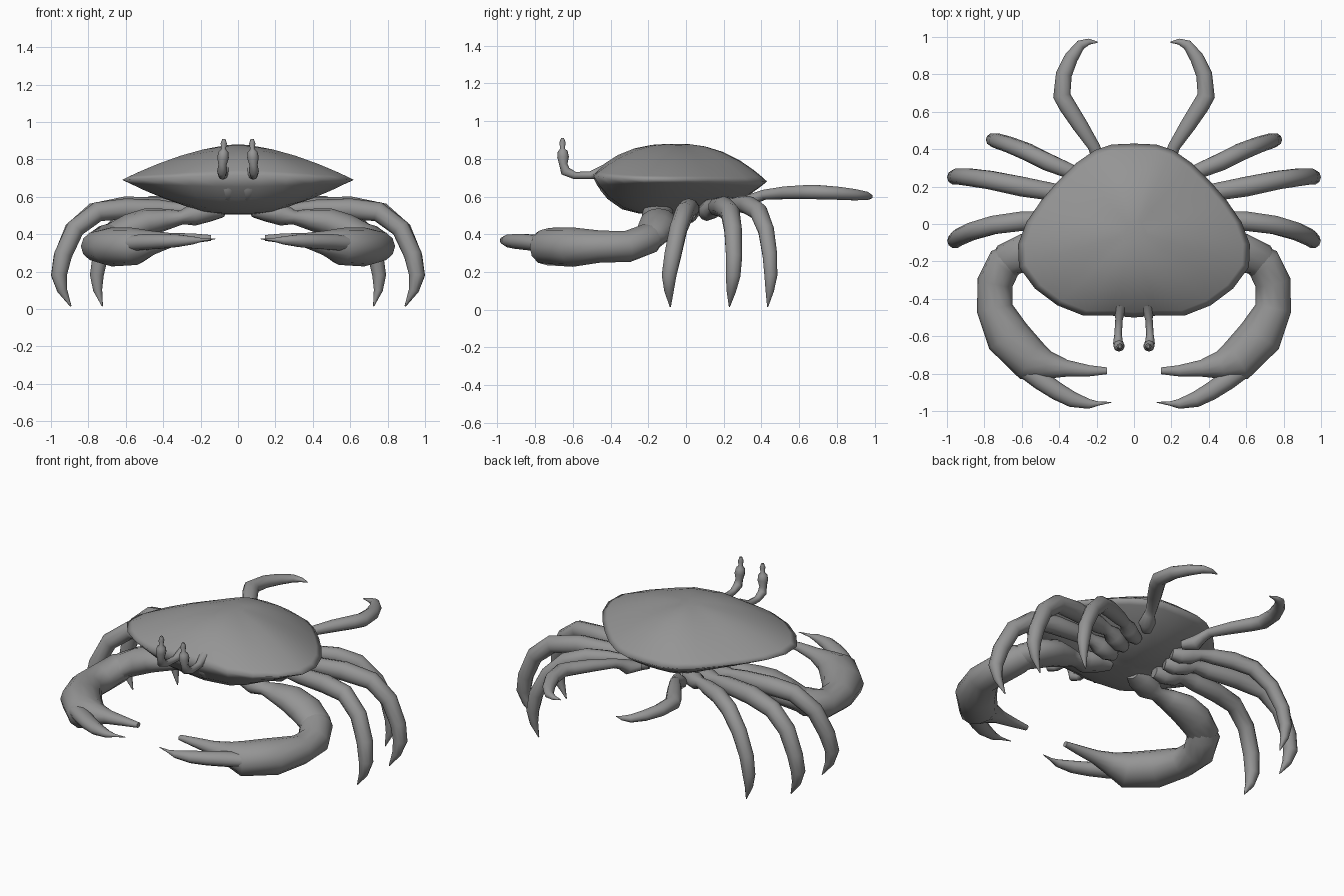
import bpy, bmesh, math
from mathutils import Vector

grey = bpy.data.materials.new("shell grey")
grey.diffuse_color = (0.3, 0.3, 0.3, 1)


def finish(name, bm, angle=60):
    bmesh.ops.recalc_face_normals(bm, faces=bm.faces)
    mesh = bpy.data.meshes.new(name)
    bm.to_mesh(mesh)
    bm.free()
    mesh.materials.append(grey)
    ob = bpy.data.objects.new(name, mesh)
    bpy.context.collection.objects.link(ob)
    bpy.ops.object.select_all(action='DESELECT')
    ob.select_set(True)
    bpy.context.view_layer.objects.active = ob
    bpy.ops.object.shade_smooth_by_angle(angle=math.radians(angle))
    return ob


def skin(bm, rings):
    """Bridge consecutive vertex loops of equal length."""
    for a, b in zip(rings, rings[1:]):
        n = len(a)
        for i in range(n):
            j = (i + 1) % n
            bm.faces.new((a[i], a[j], b[j], b[i]))


def limb(name, path, ref, flat=1.0, sides=10):
    """Tapered tube through (x, y, z, radius); flat scales it along ref. Made as a mirrored pair."""
    for side, sx in (("right", 1), ("left", -1)):
        bm = bmesh.new()
        pts = [Vector((x * sx, y, z)) for x, y, z, r in path]
        rings = []
        for i, p in enumerate(pts):
            t = Vector()
            if i:
                t += (p - pts[i - 1]).normalized()
            if i < len(pts) - 1:
                t += (pts[i + 1] - p).normalized()
            t.normalize()
            u = Vector(ref)
            u = (u - t * u.dot(t)).normalized()
            v = t.cross(u)
            r = path[i][3]
            rings.append([bm.verts.new(p + u * (r * flat * math.sin(k * math.tau / sides))
                                       + v * (r * math.cos(k * math.tau / sides)))
                          for k in range(sides)])
        skin(bm, rings)
        bm.faces.new(rings[0])
        bm.faces.new(rings[-1])
        finish(f"{side}_{name}", bm)


# Carapace: half outline, mirrored, then shrunk in rings towards the crown and the belly
half = [(0, .43), (.12, .425), (.21, .395), (.31, .325), (.41, .225), (.5, .12), (.575, .01),
        (.62, -.11), (.615, -.23), (.53, -.345), (.41, -.435), (.27, -.49), (.12, -.49)]
outline = half + [(0, -.5)] + [(-x, y) for x, y in reversed(half[1:])]
cy = -.04
bm = bmesh.new()


def shell_ring(s, top):
    ring = []
    for x, y in outline:
        d = Vector((x, y - cy)).normalized()
        f = d.y * d.y
        front = d.y < 0
        rim = .69 + f * (.025 if front else -.01)
        if top:
            p = 1.62 + f * f * (1.2 if front else .6)
            z = rim + (.88 - rim) * (1 - s ** p)
        else:
            p = 1.5 + f * (3.2 if front else .8)
            z = rim + (.505 - rim) * (1 - s ** p)
        ring.append(bm.verts.new((x * s, cy + (y - cy) * s, z)))
    return ring


rings = [shell_ring(s, False) for s in (.08, .25, .45, .65, .82, .93)]
rings += [shell_ring(s, True) for s in (1, .94, .85, .7, .5, .3, .12)]
skin(bm, rings)
bm.faces.new(rings[0])
bm.faces.new(rings[-1])
finish("carapace", bm, 180)

# Three pairs of walking legs, with swollen hips and narrow hip joints
limb("front_leg", [(.15, .0, .51, .035), (.21, .01, .505, .05), (.28, .02, .52, .055), (.33, .02, .535, .035),
                   (.42, .025, .535, .05), (.6, .015, .535, .056), (.75, -.005, .52, .053), (.87, -.04, .43, .05),
                   (.935, -.07, .29, .048), (.957, -.09, .18, .042), (.94, -.09, .1, .027),
                   (.893, -.083, .015, .003)], (0, 1, 0), .97)
limb("middle_leg", [(.15, .09, .525, .035), (.2, .11, .52, .05), (.27, .135, .535, .055), (.32, .15, .545, .035),
                    (.4, .165, .545, .05), (.6, .2, .545, .057), (.77, .235, .515, .053), (.88, .25, .42, .05),
                    (.94, .255, .28, .046), (.958, .25, .18, .042), (.94, .24, .1, .027),
                    (.895, .23, .015, .003)], (0, 1, 0), .97)
limb("rear_leg", [(.13, .18, .545, .035), (.18, .2, .54, .046), (.235, .23, .55, .05), (.28, .255, .56, .033),
                  (.35, .285, .56, .044), (.46, .33, .555, .05), (.57, .385, .52, .049), (.67, .425, .42, .045),
                  (.735, .445, .29, .042), (.755, .45, .18, .037), (.75, .444, .1, .024),
                  (.725, .433, .015, .003)], (0, 1, 0), .97)

# Rear swimming legs
limb("swimming_leg", [(.13, .27, .56, .03), (.18, .33, .565, .05), (.2, .375, .595, .034), (.215, .415, .61, .032),
                      (.29, .53, .62, .042), (.355, .63, .623, .046), (.386, .685, .624, .047),
                      (.375, .8, .618, .043), (.335, .89, .61, .037), (.285, .958, .603, .027),
                      (.24, .975, .6, .016), (.195, .972, .598, .003)], (0, 0, 1), .85)

# Arms, then palms with the fixed finger, then the movable fingers
limb("upper_arm", [(.08, -.11, .52, .04), (.15, -.135, .52, .07), (.24, -.155, .505, .08), (.3, -.155, .49, .05),
                   (.38, -.15, .48, .075), (.48, -.145, .465, .1), (.58, -.155, .43, .105), (.67, -.19, .39, .095),
                   (.71, -.25, .36, .08)], (0, 0, 1), .75, 12)
limb("claw_palm", [(.62, -.15, .41, .06), (.69, -.205, .375, .095), (.742, -.31, .335, .096),
                   (.745, -.45, .335, .097), (.675, -.6, .332, .12), (.55, -.73, .335, .115),
                   (.46, -.755, .355, .075), (.36, -.772, .368, .045), (.24, -.785, .378, .03),
                   (.145, -.785, .38, .018)], (0, 0, 1), .87, 12)
limb("claw_finger", [(.59, -.77, .35, .05), (.5, -.835, .358, .052), (.41, -.895, .362, .048),
                     (.33, -.938, .365, .042), (.24, -.962, .367, .026), (.19, -.96, .37, .011),
                     (.12, -.953, .375, .002)], (0, 0, 1), .85)

# Eye stalks with swollen eyes and small tips
limb("eye_stalk", [(.07, -.43, .735, .035), (.08, -.51, .712, .02), (.085, -.59, .712, .02),
                   (.085, -.64, .735, .027), (.083, -.65, .77, .022), (.08, -.652, .81, .031),
                   (.078, -.654, .84, .026), (.077, -.655, .855, .012), (.076, -.655, .885, .017),
                   (.076, -.655, .91, .008)], (1, 0, 0), 1, 8)

# Mouth parts under the front rim
limb("mouth_part", [(.04, -.45, .69, .015), (.05, -.43, .65, .03), (.05, -.39, .61, .035), (.05, -.31, .57, .02)],
     (1, 0, 0), 1.4, 8)
